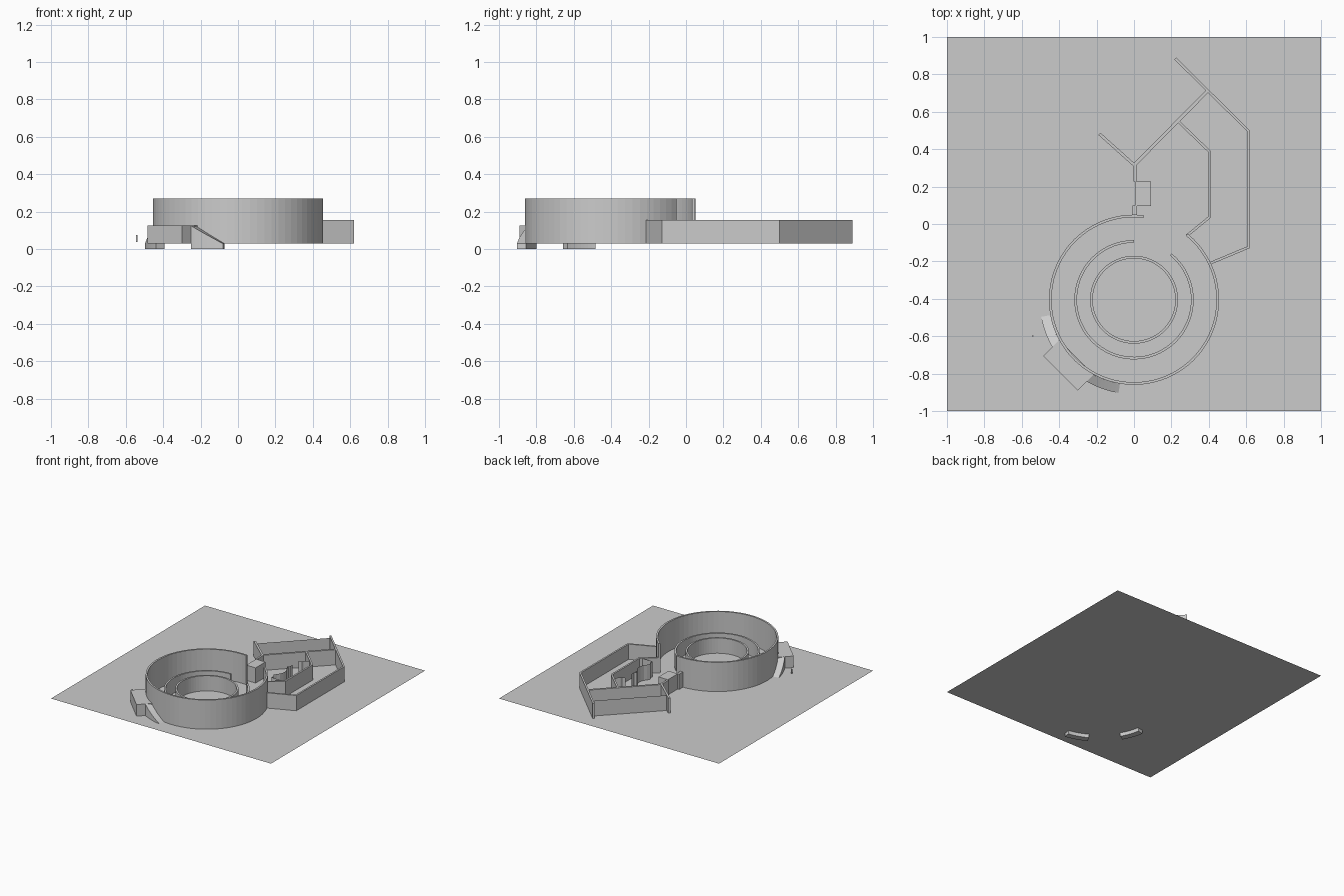
import bpy, math
from mathutils import Vector

if "Cube" in bpy.data.objects:
    bpy.data.objects.remove(bpy.data.objects["Cube"])

FLOOR, LOW, HIGH = 0.03, 0.155, 0.27
CENTRE = Vector((0, -0.405))


def make(name, verts, faces):
    me = bpy.data.meshes.new(name)
    me.from_pydata(verts, [], faces)
    me.update()
    ob = bpy.data.objects.new(name, me)
    bpy.context.collection.objects.link(ob)
    return ob


def polar(r, deg):
    a = math.radians(deg)
    return CENTRE + Vector((r * math.cos(a), r * math.sin(a)))


def wall(name, pts, thick=0.014, top=LOW, closed=False):
    """Mitred wall of constant thickness along a plan polyline."""
    p = [Vector(q) for q in pts]
    n = len(p)
    verts = []
    for i in range(n):
        a = p[i - 1] if i or closed else None
        b = p[(i + 1) % n] if i < n - 1 or closed else None
        d1 = (p[i] - a).normalized() if a is not None else (b - p[i]).normalized()
        d2 = (b - p[i]).normalized() if b is not None else d1
        n1, n2 = Vector((-d1.y, d1.x)), Vector((-d2.y, d2.x))
        m = (n1 + n2).normalized()
        off = m * (thick / 2 / m.dot(n1))
        l, r = p[i] + off, p[i] - off
        verts += [(l.x, l.y, FLOOR), (r.x, r.y, FLOOR), (r.x, r.y, top), (l.x, l.y, top)]
    faces = []
    for i in range(n if closed else n - 1):
        s, e = 4 * i, 4 * ((i + 1) % n)
        for k in range(4):
            j = (k + 1) % 4
            faces.append((s + k, s + j, e + j, e + k))
    if not closed:
        faces += [(3, 2, 1, 0), tuple(4 * (n - 1) + k for k in range(4))]
    return make(name, verts, faces)


def sheet(name, pts, top=LOW):
    """Thin upright screen along a plan polyline."""
    n = len(pts)
    verts = [(x, y, FLOOR) for x, y in pts] + [(x, y, top) for x, y in pts]
    return make(name, verts, [(i, i + 1, n + i + 1, n + i) for i in range(n - 1)])


def prism(name, plan, z0, z1):
    n = len(plan)
    verts = [(x, y, z0) for x, y in plan] + [(x, y, z1) for x, y in plan]
    faces = [tuple(reversed(range(n))), tuple(range(n, 2 * n))]
    faces += [(i, (i + 1) % n, n + (i + 1) % n, n + i) for i in range(n)]
    return make(name, verts, faces)


def box(name, x0, x1, y0, y1, z0, z1):
    return prism(name, [(x0, y0), (x1, y0), (x1, y1), (x0, y1)], z0, z1)


def arc(r, a0, a1, n):
    return [polar(r, a0 + (a1 - a0) * i / n) for i in range(n + 1)]


# ground sheet
make("ground_sheet", [(-1, -1, FLOOR), (1, -1, FLOOR), (1, 1, FLOOR), (-1, 1, FLOOR)], [(0, 1, 2, 3)])

# round hall: outer drum and two inner rings
wall("outer_drum", arc(0.448, 83.5, 411, 64), top=HIGH)
wall("middle_ring", arc(0.312, 90, 411, 64))
wall("inner_ring", arc(0.228, 0, 360, 64)[:-1], closed=True)

# angular wing walls
wall("outer_wing_wall", [(0.40, -0.213), (0.613, -0.124), (0.613, 0.497), (0.22, 0.885)])
wall("inner_wing_wall", [(0.232, 0.553), (0.403, 0.388), (0.403, 0.036), (0.282, -0.063)])
wall("diagonal_wall", [(0.006, 0.32), (0.39, 0.708)], thick=0.018)
wall("entrance_wing_wall", [(-0.185, 0.482), (0.005, 0.312), (0.005, 0.228)], thick=0.016)
wall("entrance_side_wall", [(0.005, 0.1), (0.005, 0.04)], thick=0.024)
sheet("gallery_screen", [(0.245, 0.847), (-0.145, 0.455)])
box("entrance_booth", 0.006, 0.092, 0.097, 0.226, FLOOR, LOW)

# wavy partition
sheet("wavy_screen", [(0.375, 0.028), (0.283, 0.028), (0.285, 0.055), (0.272, 0.075),
                      (0.285, 0.1), (0.3, 0.12), (0.31, 0.15), (0.308, 0.185),
                      (0.295, 0.215), (0.285, 0.225), (0.285, 0.25), (0.27, 0.252),
                      (0.285, 0.265), (0.287, 0.3)])
sheet("short_wavy_screen", [(0.283, 0.38), (0.31, 0.385), (0.32, 0.4), (0.35, 0.43)])

# landing outside the drum, with a curved ramp on each side
u, t = Vector((-1, -1)).normalized(), Vector((-1, 1)).normalized()
plan = [CENTRE + u * a + t * b for a, b in
        ((0.435, -0.13), (0.435, 0.13), (0.555, 0.13), (0.555, -0.13))]
prism("landing", [tuple(q) for q in reversed(plan)], FLOOR, 0.125)


def ramp(name, a0, a1, n=8):
    verts, faces = [], []
    for i in range(n + 1):
        f = i / n
        top = 0.125 + (0.028 - 0.125) * f
        a, b = polar(0.455, a0 + (a1 - a0) * f), polar(0.505, a0 + (a1 - a0) * f)
        verts += [(a.x, a.y, 0), (b.x, b.y, 0), (b.x, b.y, top), (a.x, a.y, top)]
    for i in range(n):
        for k in range(4):
            j = (k + 1) % 4
            faces.append((4 * i + k, 4 * i + 4 + k, 4 * i + 4 + j, 4 * i + j))
    faces += [(0, 1, 2, 3), tuple(4 * n + k for k in (3, 2, 1, 0))]
    make(name, verts, faces)


ramp("right_ramp", 240, 261)
ramp("left_ramp", 210, 190)

# small marker post
box("marker_post", -0.546, -0.536, -0.602, -0.597, 0.037, 0.075)

# consistent outward normals
import bmesh
for ob in bpy.data.objects:
    bm = bmesh.new()
    bm.from_mesh(ob.data)
    if ob.name != "ground_sheet":
        bmesh.ops.recalc_face_normals(bm, faces=bm.faces)
    bm.to_mesh(ob.data)
    bm.free()
